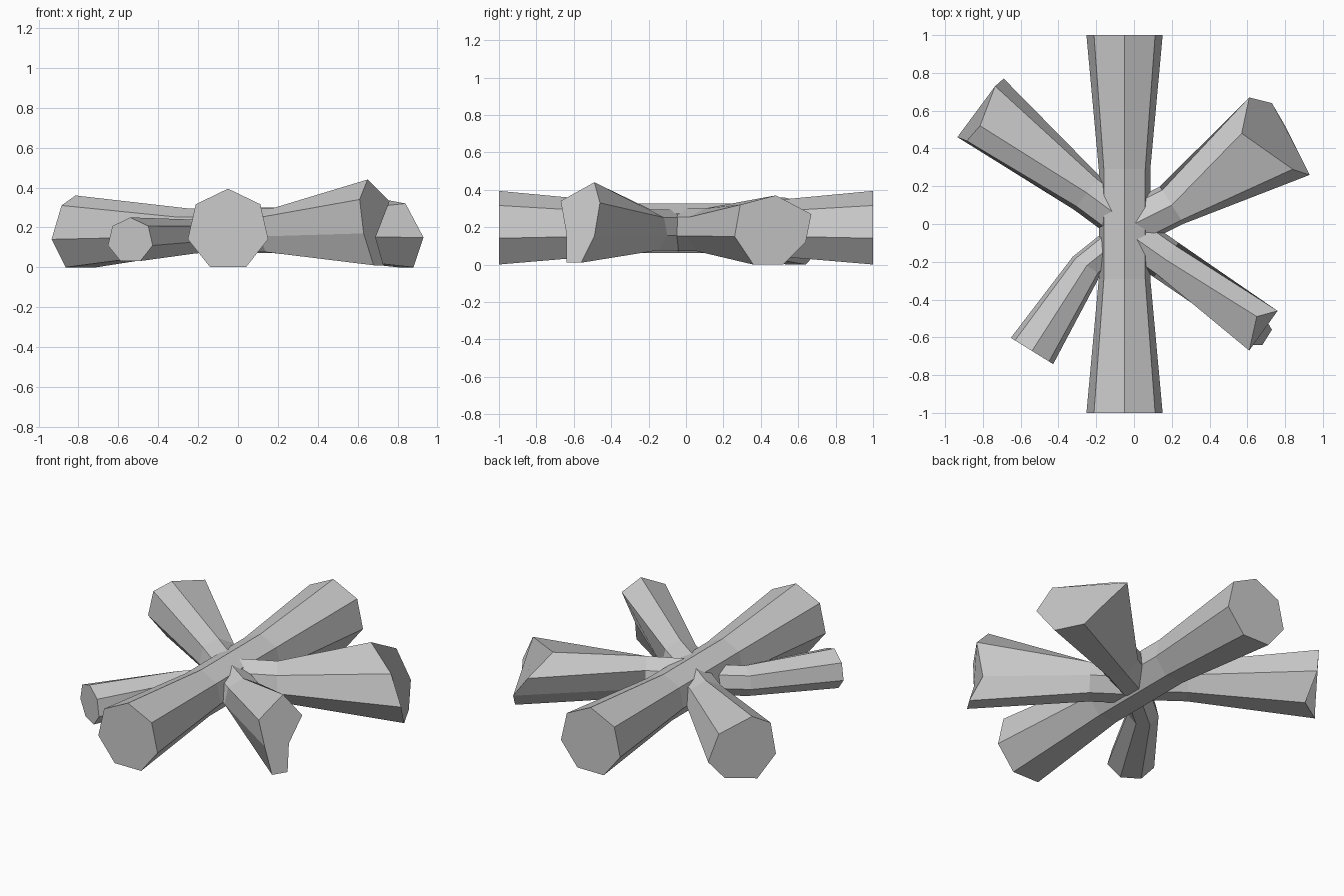
import bpy, bmesh, math
from mathutils import Vector

cube = bpy.data.objects.get("Cube")
if cube:
    bpy.data.objects.remove(cube, do_unlink=True)

SIDES = 7
GREY = (0.6, 0.6, 0.6, 1)
mat = bpy.data.materials.new("plain grey")
mat.use_nodes = True
mat.diffuse_color = GREY
mat.node_tree.nodes["Principled BSDF"].inputs["Base Color"].default_value = GREY


def ring(center, radius, direction):
    """Upright heptagon with one corner on top, turning to the right of direction."""
    side = Vector(direction).cross(Vector((0, 0, 1))).normalized()
    steps = [2 * math.pi * i / SIDES for i in range(SIDES)]
    return [Vector(center) + radius * (side * math.sin(t) + Vector((0, 0, math.cos(t))))
            for t in steps]


def loft(name, rings):
    """Flat-shaded closed tube through a list of rings."""
    bm = bmesh.new()
    loops = [[bm.verts.new(p) for p in r] for r in rings]
    for a, b in zip(loops, loops[1:]):
        for i in range(SIDES):
            j = (i + 1) % SIDES
            bm.faces.new((a[i], a[j], b[j], b[i]))
    bm.faces.new(loops[0])
    bm.faces.new(loops[-1])
    bmesh.ops.recalc_face_normals(bm, faces=bm.faces)
    mesh = bpy.data.meshes.new(name)
    bm.to_mesh(mesh)
    bm.free()
    mesh.materials.append(mat)
    obj = bpy.data.objects.new(name, mesh)
    bpy.context.collection.objects.link(obj)


def branch(name, base, mid, radius, tip):
    """Thin root inside the trunk, a knee, then a flared cut end."""
    tip = [Vector(p) for p in tip]
    middle = sum(tip, Vector()) / SIDES
    heading = middle - Vector(mid)
    heading.z = 0
    loft(name, [ring(base, radius, heading), ring(mid, radius, heading), tip])


# Straight trunk, flared towards both ends
loft("trunk", [ring((-0.05, y, 0.187), r, (0, 1, 0))
               for y, r in ((-1, 0.207), (-0.29, 0.14), (0.29, 0.14), (1, 0.207))])

# Four branches with irregular cut ends
branch("back_left_branch", (0, 0, 0.18), (0.2, 0.1, 0.18), 0.12, [
    (0.57, 0.48, 0.37), (0.84, 0.29, 0.32), (0.93, 0.26, 0.15), (0.88, 0.36, 0),
    (0.8, 0.52, 0), (0.73, 0.64, 0.12), (0.61, 0.67, 0.27)])

branch("front_left_branch", (-0.03, -0.05, 0.18), (0.17, -0.19, 0.18), 0.115, [
    (0.65, -0.49, 0.44), (0.61, -0.67, 0.34), (0.63, -0.64, 0.17), (0.68, -0.64, 0.01),
    (0.73, -0.56, 0.01), (0.69, -0.49, 0.15), (0.76, -0.46, 0.33)])

branch("back_right_branch", (0, -0.02, 0.18), (-0.25, 0.165, 0.18), 0.115, [
    (-0.815, 0.52, 0.36), (-0.735, 0.73, 0.31), (-0.69, 0.77, 0.14), (-0.71, 0.64, 0),
    (-0.865, 0.54, 0), (-0.935, 0.46, 0.14), (-0.885, 0.44, 0.31)])

# The thinnest branch is cut along one slanted plane
end = ring((-0.54, 0, 0.135), 0.115, (0, -1, 0))
branch("front_right_branch", (0, -0.02, 0.17), (-0.25, -0.22, 0.15), 0.09,
       [(p.x, -1.007 - 0.62 * p.x, p.z) for p in end])
